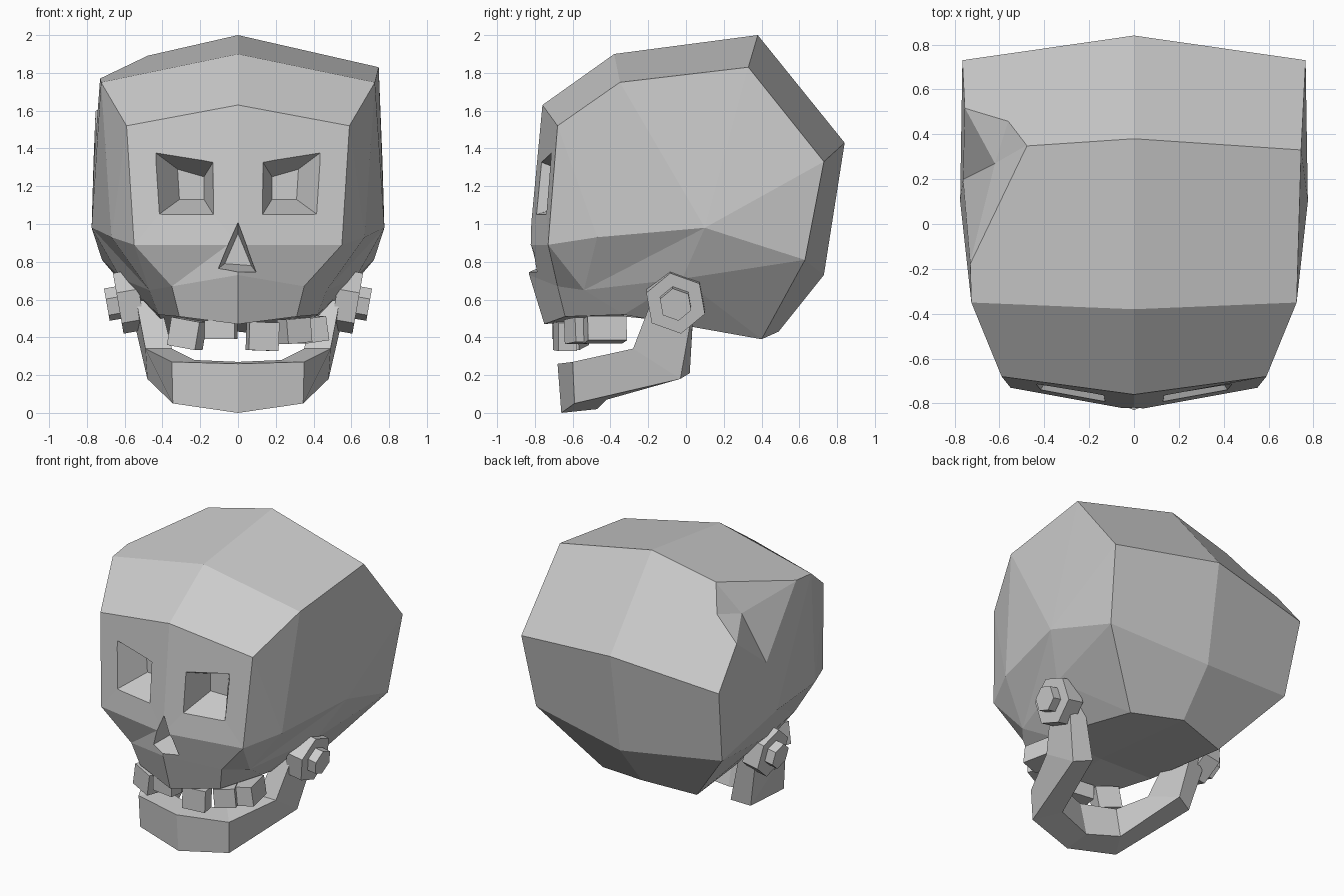
import bpy, bmesh, math
from mathutils import Vector, Euler

if "Cube" in bpy.data.objects:
    bpy.data.objects.remove(bpy.data.objects["Cube"])


def solid(name, verts, faces, mirror=False):
    """Mesh from a few points; optionally mirrored across x = 0."""
    bm = bmesh.new()
    for s in ((1, -1) if mirror else (1,)):
        vs = [bm.verts.new((s * x, y, z)) for x, y, z in verts]
        for f in faces:
            bm.faces.new([vs[i] for i in f])
    bmesh.ops.remove_doubles(bm, verts=bm.verts, dist=0.0005)
    bmesh.ops.recalc_face_normals(bm, faces=bm.faces)
    me = bpy.data.meshes.new(name)
    bm.to_mesh(me)
    bm.free()
    ob = bpy.data.objects.new(name, me)
    bpy.context.collection.objects.link(ob)
    return ob


def frustum_cutter(name, front, back, over=0.4):
    """Tapered pit cutter, extended past the front opening."""
    front, back = [Vector(p) for p in front], [Vector(p) for p in back]
    front = [f + (f - b) * over for f, b in zip(front, back)]
    n = len(front)
    sides = [(i, (i + 1) % n, n + (i + 1) % n, n + i) for i in range(n)]
    return solid(name, front + back,
                 sides + [tuple(range(n)), tuple(range(n, 2 * n))])


def cut(ob, cutters):
    """Subtract the cutters, bake the result and remove them."""
    for c in cutters:
        c.hide_render = True
        m = ob.modifiers.new("cut", 'BOOLEAN')
        m.operation, m.solver, m.object = 'DIFFERENCE', 'EXACT', c
    bpy.context.view_layer.update()
    dg = bpy.context.evaluated_depsgraph_get()
    me = bpy.data.meshes.new_from_object(ob.evaluated_get(dg))
    ob.modifiers.clear()
    ob.data = me
    for c in cutters:
        bpy.data.objects.remove(c)


# Cranium: right half, mirrored
V = [(0, -.76, 1.63), (0, -.38, 1.90), (0, .38, 2.0), (0, .84, 1.43),
     (0, .73, .73), (0, .49, .43), (0, -.33, .51), (0, -.75, .47),
     (0, -.83, .73), (0, -.83, .89),
     (.59, -.68, 1.52), (.725, -.35, 1.75), (.745, .33, 1.83),
     (.765, .73, 1.33), (.72, .63, .81), (.365, .40, .39),
     (.55, -.73, .89), (.775, .10, .98), (.67, -.47, .93),
     (.35, -.68, .67), (.47, -.54, .65), (.31, -.64, .51),
     (.42, -.33, .52), (.62, -.02, .71)]
F = [(0, 1, 11, 10), (1, 2, 12, 11), (2, 3, 13, 12), (3, 4, 14, 13),
     (4, 5, 15, 14), (5, 6, 22, 15), (6, 7, 21, 22), (0, 10, 16, 9),
     (9, 16, 19, 8), (8, 19, 21, 7), (19, 20, 22, 21), (16, 20, 19),
     (16, 18, 20), (18, 17, 20), (20, 17, 23), (20, 23, 22), (22, 23, 15),
     (23, 14, 15), (23, 17, 14), (10, 18, 16), (10, 11, 18), (11, 17, 18),
     (11, 12, 17), (12, 13, 17), (13, 14, 17)]
cranium = solid("cranium", V, F, mirror=True)

# Eye sockets and nose opening
cutters = []
for s in (1, -1):
    front = [(.13, -.79, 1.05), (.13, -.775, 1.33),
             (.44, -.72, 1.38), (.42, -.745, 1.05)]
    back = [(.18, -.56, 1.13), (.18, -.56, 1.25),
            (.32, -.56, 1.29), (.31, -.56, 1.13)]
    cutters.append(frustum_cutter("eye_cutter",
                                  [(s * x, y, z) for x, y, z in front],
                                  [(s * x, y, z) for x, y, z in back]))
cutters.append(frustum_cutter(
    "nose_cutter",
    [(0, -.825, 1.01), (-.11, -.81, .76), (.10, -.81, .74)],
    [(0, -.64, .95), (-.07, -.64, .79), (.07, -.64, .78)]))

# Broken dent on the upper left corner: fan around an inner point
inner = Vector((-.62, .27, 1.68))
rim = [(-.48, .35, 1.885), (-.56, .46, 1.73), (-.75, .51, 1.60),
       (-.76, .20, 1.35), (-.73, -.17, 1.765)]
ring = [inner + (Vector(p) - inner) * 1.12 for p in rim]
tip = Vector((-1.15, .55, 2.2))
fan = [(i, (i + 1) % 5, k) for i in range(5) for k in (5, 6)]
cutters.append(solid("dent_cutter", ring + [inner, tip], fan))
cut(cranium, cutters)

# Lower jaw: four-sided section swept from chin to hinge
sections = [
    [(0, -.66, 0), (0, -.68, .26), (0, -.53, .27), (0, -.47, .02)],
    [(.345, -.59, .05), (.35, -.60, .27), (.23, -.45, .28), (.24, -.42, .07)],
    [(.48, -.03, .18), (.49, -.28, .34), (.35, -.28, .34), (.36, .02, .21)],
    [(.57, .04, .57), (.54, -.18, .60), (.41, -.18, .58), (.44, .04, .55)]]
jaw_faces = [(4 * k + i, 4 * k + (i + 1) % 4, 4 * k + 4 + (i + 1) % 4, 4 * k + 4 + i)
             for k in range(3) for i in range(4)] + [(12, 13, 14, 15)]
solid("lower_jaw", [p for sec in sections for p in sec], jaw_faces, mirror=True)


# Hinge bolts: large hexagonal disc with a smaller stud
def hex_prism(name, side, x, z, radius, depth):
    tilt = math.radians(10)
    axis = Vector((math.cos(tilt), 0, -math.sin(tilt)))
    up = Vector((math.sin(tilt), 0, math.cos(tilt)))
    pts = []
    for d in (-depth / 2, depth / 2):
        for i in range(6):
            a = math.radians(100 + 60 * i)
            p = (Vector((x, -.055, z)) + axis * d + up * radius * math.sin(a)
                 + Vector((0, radius * math.cos(a), 0)))
            pts.append((side * p.x, p.y, p.z))
    faces = [(i, (i + 1) % 6, 6 + (i + 1) % 6, 6 + i) for i in range(6)]
    solid(name, pts, faces + [tuple(range(6)), tuple(range(6, 12))])


for s, label in ((1, "right"), (-1, "left")):
    hex_prism(label + "_hinge_disc", s, .575, .59, .165, .12)
    hex_prism(label + "_hinge_stud", s, .655, .58, .088, .08)


# Upper teeth: slightly tilted blocks
def tooth(name, loc, size, rot):
    r = Euler([math.radians(a) for a in rot]).to_matrix()
    pts = [Vector(loc) + r @ Vector((size[0] * x, size[1] * y, size[2] * z))
           for x in (-.5, .5) for y in (-.5, .5) for z in (-.5, .5)]
    solid(name, pts, [(0, 1, 3, 2), (4, 5, 7, 6), (0, 1, 5, 4),
                      (2, 3, 7, 6), (0, 2, 6, 4), (1, 3, 7, 5)])


teeth = [((-.27, -.60, .42), (.16, .12, .15), (0, 10, -20)),
         ((-.09, -.65, .44), (.16, .10, .10), (0, 0, -8)),
         ((.13, -.64, .405), (.16, .10, .15), (0, 2, 10)),
         ((.30, -.56, .435), (.14, .12, .13), (0, -5, 25)),
         ((.39, -.43, .44), (.13, .21, .13), (0, -8, 12))]
for i, t in enumerate(teeth):
    tooth("tooth_%d" % (i + 1), *t)
